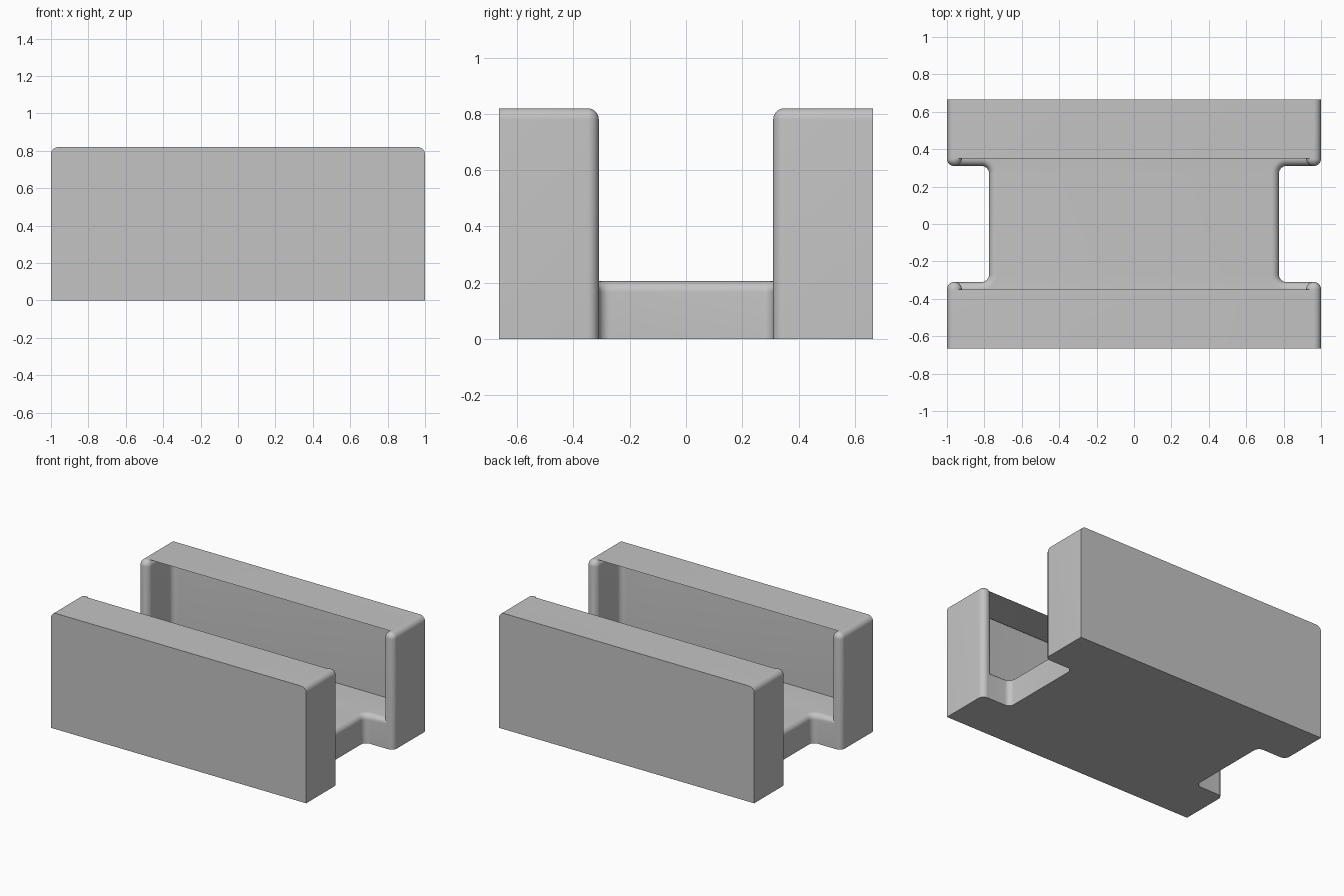
import bpy, bmesh, math

cube = bpy.data.objects.get("Cube")
if cube:
    bpy.data.objects.remove(cube, do_unlink=True)

# Overall sizes
W, D, H = 1.0, 0.665, 0.82        # half width, half depth, height
WALL, FLOOR_H = 0.08, 0.205       # wall thickness, floor height
NOTCH_X, NOTCH_Y = 0.775, 0.31    # side cut-outs
R = 0.0397                        # edge rounding

grey = bpy.data.materials.new("light grey")
grey.use_nodes = True
grey.diffuse_color = (0.55, 0.55, 0.55, 1)
grey.node_tree.nodes["Principled BSDF"].inputs["Base Color"].default_value = (0.55, 0.55, 0.55, 1)


def round_edges(bm, edges):
    bmesh.ops.bevel(bm, geom=edges, offset=R, offset_type='OFFSET', segments=8,
                    profile=0.5, affect='EDGES', clamp_overlap=False)


def prism(name, outline, height, round_corner, round_top):
    """Extrude an outline, round chosen upright edges, then chosen top edges."""
    bm = bmesh.new()
    face = bm.faces.new([bm.verts.new((x, y, 0)) for x, y in outline])
    top = bmesh.ops.extrude_face_region(bm, geom=[face])["geom"]
    for v in top:
        if isinstance(v, bmesh.types.BMVert):
            v.co.z = height
    bmesh.ops.recalc_face_normals(bm, faces=bm.faces)
    upright = [e for e in bm.edges if abs(e.verts[0].co.z - e.verts[1].co.z) > 0.1]
    round_edges(bm, [e for e in upright if round_corner(e.verts[0].co)])
    rim = [e for e in bm.edges if all(v.co.z > height - 0.001 for v in e.verts)]
    round_edges(bm, [e for e in rim if round_top((e.verts[0].co + e.verts[1].co) / 2)])
    bmesh.ops.remove_doubles(bm, verts=bm.verts, dist=0.0001)
    bmesh.ops.recalc_face_normals(bm, faces=bm.faces)
    mesh = bpy.data.meshes.new(name)
    bm.to_mesh(mesh)
    bm.free()
    mesh.materials.append(grey)
    obj = bpy.data.objects.new(name, mesh)
    bpy.context.collection.objects.link(obj)
    return obj


# Floor with a notch in each side, its outer rim buried in the walls
fx, fy = 0.955, 0.63
half = [(fx, fy), (fx, NOTCH_Y), (NOTCH_X, NOTCH_Y)]
right_side = half + [(x, -y) for x, y in reversed(half)]
tray = prism("tray", right_side + [(-x, -y) for x, y in right_side], FLOOR_H,
             lambda c: abs(c.x) < NOTCH_X + 0.01,
             lambda c: abs(c.y) < NOTCH_Y + 0.01 and abs(c.x) > 0.1)

# Front and back walls with returns at the sides
ix, iy = W - WALL, D - WALL
for name, s in (("front_wall", -1), ("back_wall", 1)):
    side = [(W, s * D), (W, s * NOTCH_Y), (ix, s * NOTCH_Y), (ix, s * iy)]
    wall = prism(name, side + [(-x, y) for x, y in reversed(side)], H,
                 lambda c: abs(c.y) < D - 0.01,
                 lambda c: abs(c.y) < D - 0.001)
    # Weld the wall onto the floor
    mod = tray.modifiers.new(name, 'BOOLEAN')
    mod.operation = 'UNION'
    mod.solver = 'EXACT'
    mod.object = wall
    bpy.context.view_layer.objects.active = tray
    bpy.ops.object.modifier_apply(modifier=mod.name)
    bpy.data.objects.remove(wall, do_unlink=True)

# Smooth the rounded edges only
bpy.ops.object.select_all(action='DESELECT')
tray.select_set(True)
bpy.context.view_layer.objects.active = tray
bpy.ops.object.shade_smooth_by_angle(angle=math.radians(30))
